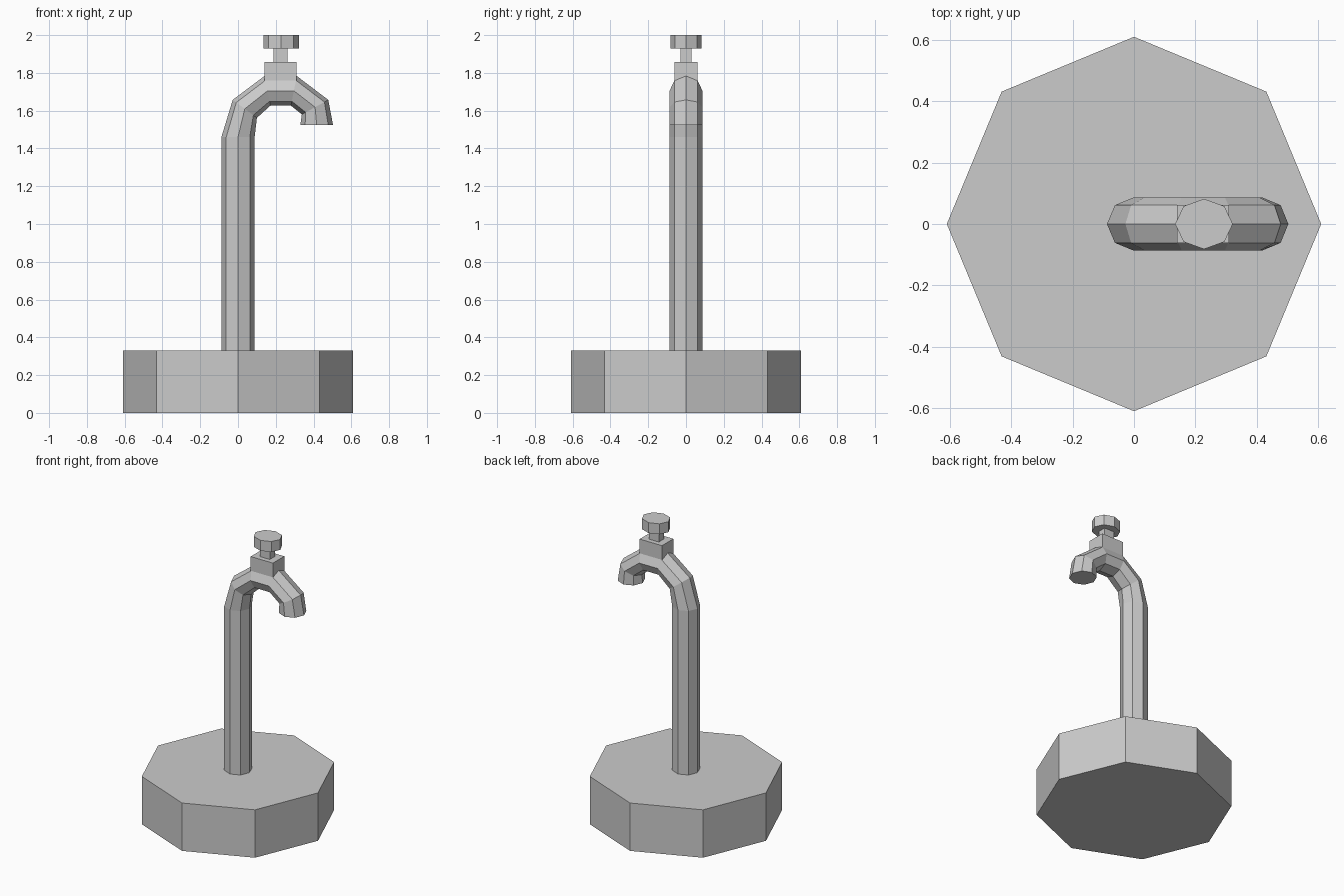
import bpy, bmesh, math

if "Cube" in bpy.data.objects:
    bpy.data.objects.remove(bpy.data.objects["Cube"])

RING = [(math.cos(i * math.pi / 4), math.sin(i * math.pi / 4)) for i in range(8)]


def loft(name, rings):
    """Skin a list of equal-sized point rings and cap both ends."""
    bm = bmesh.new()
    loops = [[bm.verts.new(p) for p in ring] for ring in rings]
    n = len(rings[0])
    for a, b in zip(loops, loops[1:]):
        for i in range(n):
            j = (i + 1) % n
            bm.faces.new((a[i], a[j], b[j], b[i]))
    bm.faces.new(loops[0][::-1])
    bm.faces.new(loops[-1])
    bmesh.ops.recalc_face_normals(bm, faces=bm.faces[:])
    mesh = bpy.data.meshes.new(name)
    bm.to_mesh(mesh)
    bm.free()
    ob = bpy.data.objects.new(name, mesh)
    bpy.context.collection.objects.link(ob)
    return ob


def octagon_prism(name, cx, rx, ry, z0, z1):
    return loft(name, [[(cx + rx * c, ry * s, z) for c, s in RING] for z in (z0, z1)])


def box(name, x0, x1, hy, z0, z1):
    return loft(name, [[(x0, -hy, z), (x1, -hy, z), (x1, hy, z), (x0, hy, z)] for z in (z0, z1)])


# Heavy octagonal base
octagon_prism("base", 0, 0.61, 0.61, 0, 0.33)

# Bent pipe: outer (x, z) and inner (x, z) edge of each cross-section
sections = [
    ((-0.088, 0.31), (0.088, 0.31)),
    ((-0.088, 1.46), (0.088, 1.46)),
    ((-0.028, 1.657), (0.10, 1.562)),
    ((0.14, 1.783), (0.172, 1.627)),
    ((0.312, 1.783), (0.28, 1.627)),
    ((0.478, 1.657), (0.338, 1.58)),
    ((0.503, 1.525), (0.33, 1.525)),
]
rings = []
for (ox, oz), (ix, iz) in sections:
    cx, cz, hx, hz = (ox + ix) / 2, (oz + iz) / 2, (ox - ix) / 2, (oz - iz) / 2
    rings.append([(cx + hx * c, 0.087 * s, cz + hz * c) for c, s in RING])
loft("pipe", rings)

# Valve block, stem and knob
box("valve_block", 0.14, 0.31, 0.062, 1.70, 1.857)
box("valve_stem", 0.187, 0.263, 0.029, 1.84, 1.94)
octagon_prism("valve_knob", 0.228, 0.094, 0.082, 1.928, 2.0)
